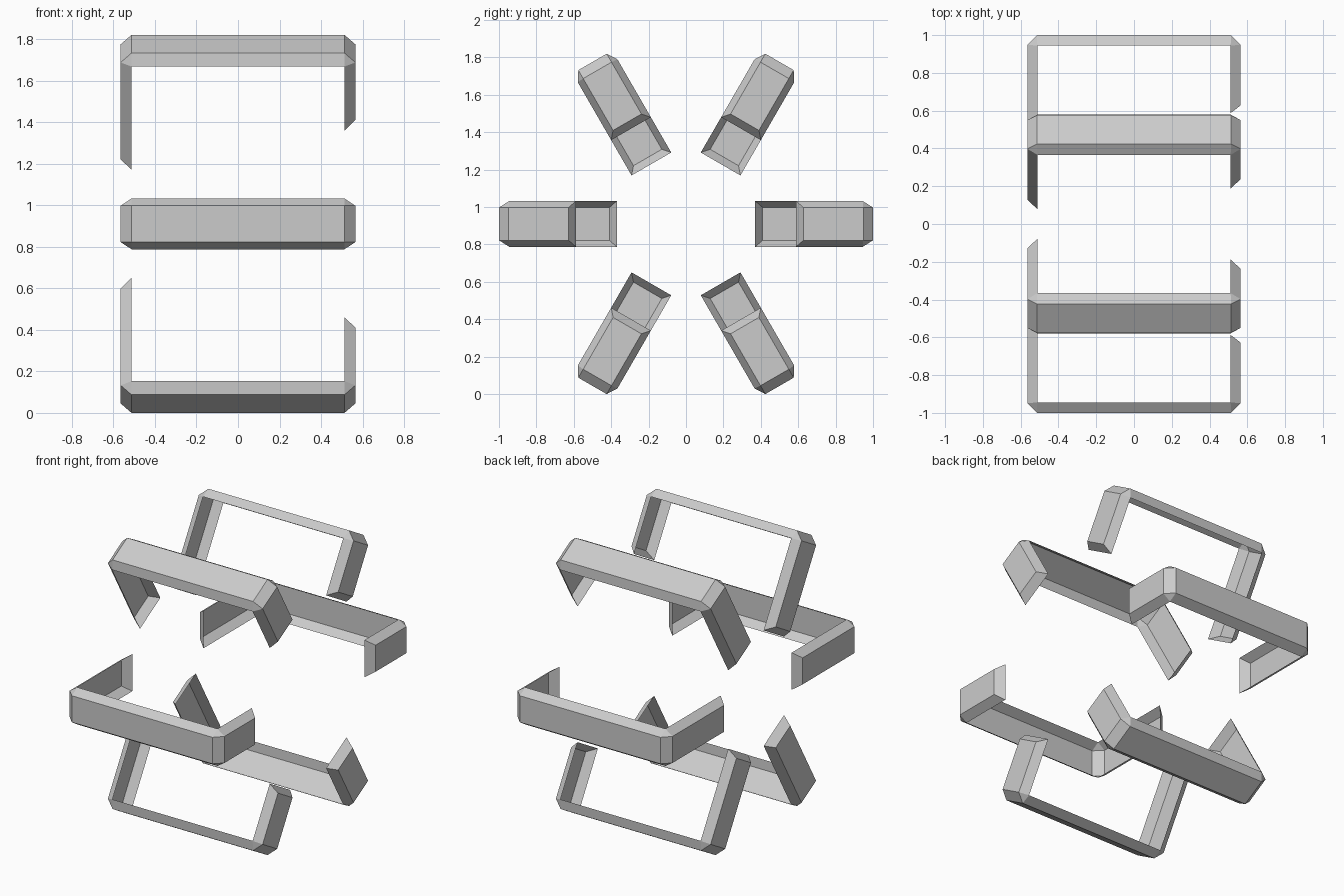
import bpy, bmesh
from math import pi
from mathutils import Matrix

if "Cube" in bpy.data.objects:
    bpy.data.objects.remove(bpy.data.objects["Cube"])

CENTRE_Z = 0.91
OUTER_W, INNER_W = 0.0875, 0.1225   # half widths of outer face and open rim

# Clip outline in the x / radius plane: long left leg, bar, short right leg
outer = [(-.565, .41), (-.565, .948), (-.513, 1), (.513, 1), (.565, .948), (.565, .628)]
rim = [(-.512, .37), (-.512, .945), (.512, .945), (.512, .588)]
rim_of = [0, 1, 1, 2, 2, 3]         # rim point beside each outer point


def make_clip(name, angle):
    bm = bmesh.new()
    o = {s: [bm.verts.new((x, r, s * OUTER_W)) for x, r in outer] for s in (-1, 1)}
    i = {s: [bm.verts.new((x, r, s * INNER_W)) for x, r in rim] for s in (-1, 1)}

    # Outer strip with chamfered corners
    strip = [bm.faces.new((o[-1][k], o[-1][k + 1], o[1][k + 1], o[1][k])) for k in range(5)]

    # Sloping sides, triangles at the corners
    for s in (-1, 1):
        for k in range(5):
            a, b = i[s][rim_of[k]], i[s][rim_of[k + 1]]
            ring = [o[s][k], o[s][k + 1], b] + ([a] if a != b else [])
            bm.faces.new(ring)

    # Sloping leg ends; the inside stays open
    for k in (0, -1):
        bm.faces.new((o[-1][k], o[1][k], i[1][k], i[-1][k]))

    bmesh.ops.recalc_face_normals(bm, faces=bm.faces[:])
    if strip[2].normal.y < 0:
        bmesh.ops.reverse_faces(bm, faces=bm.faces[:])
    bm.transform(Matrix.Translation((0, 0, CENTRE_Z)) @ Matrix.Rotation(angle, 4, 'X'))
    mesh = bpy.data.meshes.new(name)
    bm.to_mesh(mesh)
    bm.free()
    bpy.context.collection.objects.link(bpy.data.objects.new(name, mesh))


# Six clips arranged around the x axis
for n in range(6):
    make_clip(f"bracket_clip_{n + 1}", n * pi / 3)
